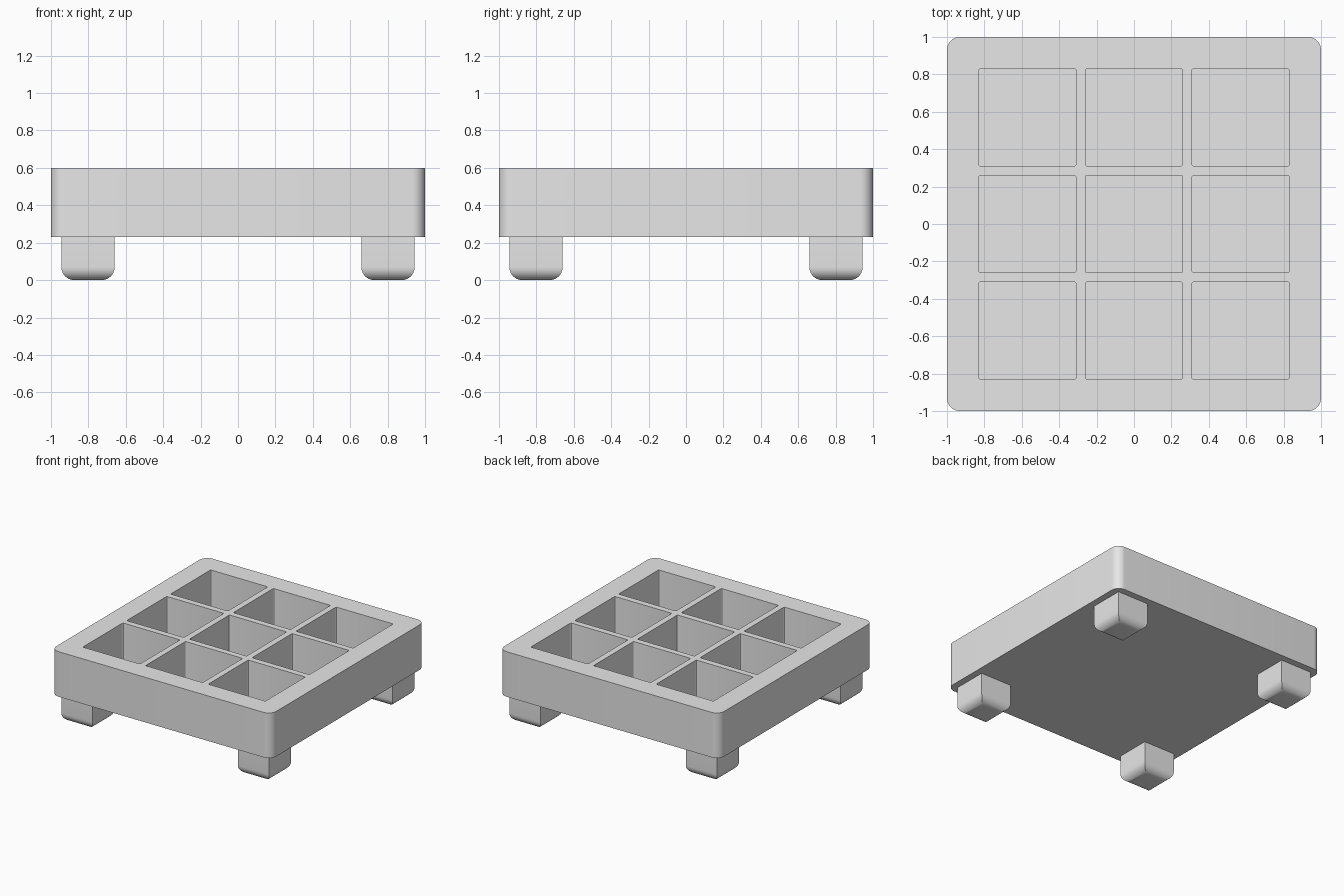
import bpy
import bmesh
import math
from mathutils import Matrix

cube = bpy.data.objects.get("Cube")
if cube:
    bpy.data.objects.remove(cube, do_unlink=True)

BODY_BOTTOM, BODY_TOP = 0.23, 0.6
POCKET_FLOOR = 0.28
POCKET_SIZE, POCKET_PITCH = 0.52, 0.57
LEG_SIZE, LEG_OFFSET, LEG_ROUND = 0.285, 0.802, 0.07

grey = bpy.data.materials.new("plain grey")
grey.use_nodes = True
colour = (0.8, 0.8, 0.8, 1)
grey.diffuse_color = colour
grey.node_tree.nodes["Principled BSDF"].inputs["Base Color"].default_value = colour


def add_box(bm, size, x, y, z0, z1):
    matrix = Matrix.Translation((x, y, (z0 + z1) / 2)) @ Matrix.Diagonal((size, size, z1 - z0, 1))
    bmesh.ops.create_cube(bm, size=1, matrix=matrix)


def round_uprights(bm, radius, segments):
    uprights = [e for e in bm.edges
                if abs(e.verts[0].co.z - e.verts[1].co.z) > 0.01]
    bmesh.ops.bevel(bm, geom=uprights, offset=radius, segments=segments,
                    profile=0.5, affect='EDGES')


def finish(bm, name):
    bmesh.ops.recalc_face_normals(bm, faces=bm.faces)
    mesh = bpy.data.meshes.new(name)
    bm.to_mesh(mesh)
    bm.free()
    mesh.materials.append(grey)
    obj = bpy.data.objects.new(name, mesh)
    bpy.context.collection.objects.link(obj)
    return obj


def activate(obj):
    bpy.ops.object.select_all(action='DESELECT')
    obj.select_set(True)
    bpy.context.view_layer.objects.active = obj


# Tray body with rounded upright corners
bm = bmesh.new()
add_box(bm, 2, 0, 0, BODY_BOTTOM, BODY_TOP)
round_uprights(bm, 0.07, 10)
tray = finish(bm, "tray")

# Nine square pockets cut into the tray
bm = bmesh.new()
for column in (-1, 0, 1):
    for row in (-1, 0, 1):
        add_box(bm, POCKET_SIZE, column * POCKET_PITCH, row * POCKET_PITCH,
                POCKET_FLOOR, BODY_TOP + 0.1)
round_uprights(bm, 0.01, 3)
cutter = finish(bm, "pocket_cutter")
cutter.hide_render = True

cut = tray.modifiers.new("pockets", 'BOOLEAN')
cut.operation = 'DIFFERENCE'
cut.solver = 'EXACT'
cut.object = cutter
activate(tray)
bpy.ops.object.modifier_apply(modifier=cut.name)
bpy.data.objects.remove(cutter, do_unlink=True)
bpy.ops.object.shade_smooth_by_angle(angle=math.radians(30))


# Square leg whose sides curve in to the foot, with mitred corners
def make_leg(name, x, y):
    bm = bmesh.new()
    half = LEG_SIZE / 2
    profile = [(half, BODY_BOTTOM)]
    for i in range(11):
        a = i / 10 * math.pi / 2
        profile.append((half - LEG_ROUND * (1 - math.cos(a)),
                        LEG_ROUND * (1 - math.sin(a))))
    rings = [[bm.verts.new((x + sx * h, y + sy * h, z))
              for sx, sy in ((-1, -1), (1, -1), (1, 1), (-1, 1))]
             for h, z in profile]
    for upper, lower in zip(rings, rings[1:]):
        for i in range(4):
            j = (i + 1) % 4
            bm.faces.new((upper[i], upper[j], lower[j], lower[i]))
    bm.faces.new(rings[0])
    bm.faces.new(rings[-1])
    leg = finish(bm, name)
    activate(leg)
    bpy.ops.object.shade_smooth_by_angle(angle=math.radians(30))


for side, sx in (("left", 1), ("right", -1)):
    for end, sy in (("front", -1), ("back", 1)):
        make_leg(f"{end}_{side}_leg", sx * LEG_OFFSET, sy * LEG_OFFSET)
